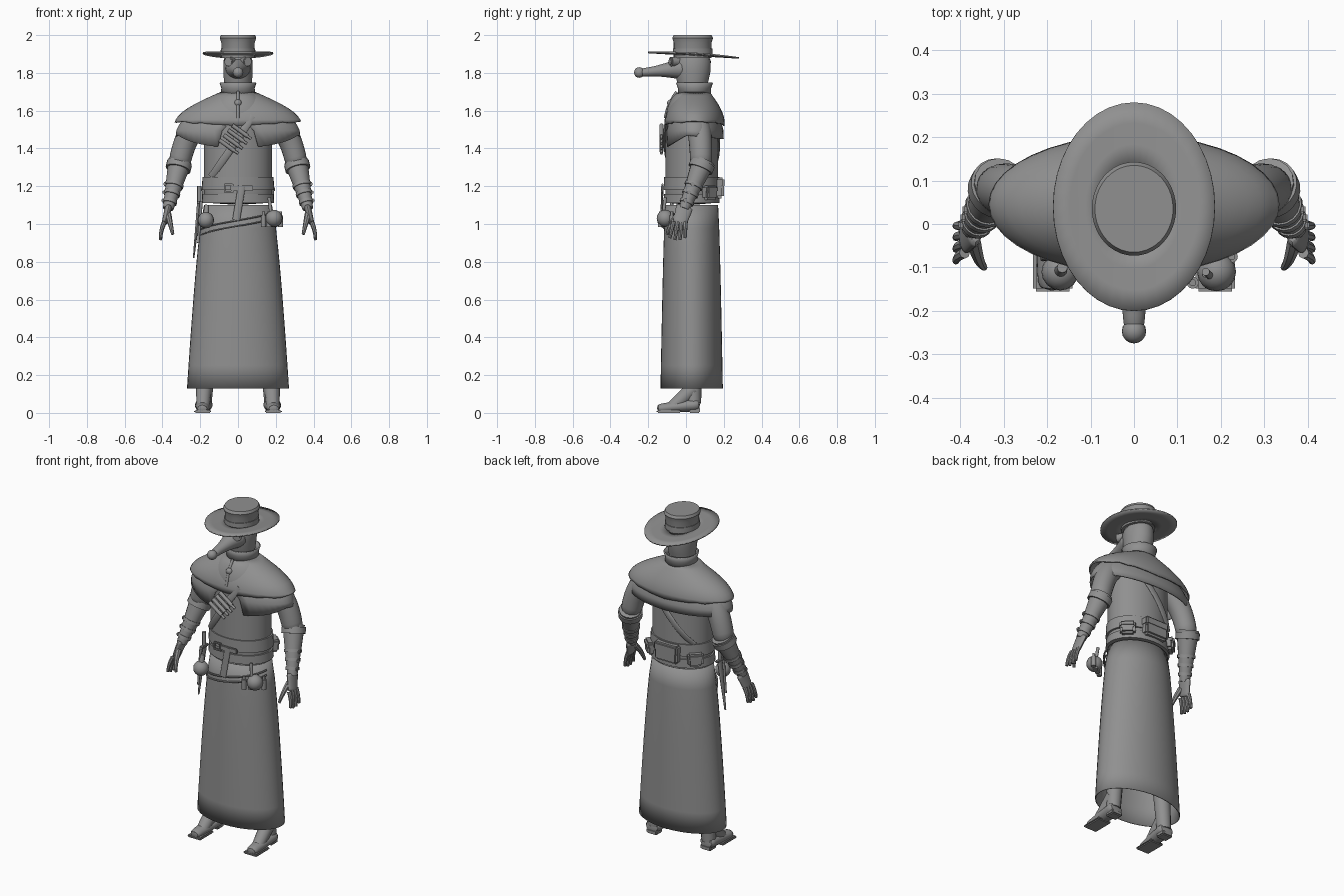
import bpy, bmesh, math
from mathutils import Vector, Matrix

cube = bpy.data.objects.get("Cube")
if cube:
    bpy.data.objects.remove(cube, do_unlink=True)

FRONT, UP = Vector((0, -1, 0)), Vector((0, 0, 1))
SHADE = (.28, .28, .28, 1)
grey = bpy.data.materials.new("plain_grey")
grey.use_nodes = True
grey.diffuse_color = SHADE
grey.node_tree.nodes["Principled BSDF"].inputs["Base Color"].default_value = SHADE


def finish(name, bm, smooth=False, thickness=0, mirror=False):
    bmesh.ops.recalc_face_normals(bm, faces=bm.faces)
    mesh = bpy.data.meshes.new(name)
    bm.to_mesh(mesh)
    bm.free()
    for face in mesh.polygons:
        face.use_smooth = True
    mesh.set_sharp_from_angle(angle=math.radians(40))
    mesh.materials.append(grey)
    part = bpy.data.objects.new(name, mesh)
    bpy.context.collection.objects.link(part)
    if mirror:
        part.modifiers.new("mirror", 'MIRROR')
    if thickness:
        part.modifiers.new("thickness", 'SOLIDIFY').thickness = thickness
    if smooth:
        part.modifiers.new("smooth", 'SUBSURF')


def skin(name, rings, closed=True, caps=True, **options):
    """Join rows of points into one surface."""
    bm = bmesh.new()
    rows = [[bm.verts.new(point) for point in ring] for ring in rings]
    count = len(rows[0])
    for low, high in zip(rows, rows[1:]):
        for i in range(count if closed else count - 1):
            j = (i + 1) % count
            bm.faces.new((low[i], low[j], high[j], high[i]))
    if caps:
        bm.faces.new(rows[0])
        bm.faces.new(rows[-1])
    finish(name, bm, **options)


def ring(section, middle=.03, gap=0, count=40):
    """Level ellipse from (height, half width, half depth), with a gap at the front."""
    height, width, depth = section
    span = math.tau - gap * 2
    steps = count if gap else count - 1
    angles = [gap + span * i / (steps if gap else count) for i in range(steps + 1 - bool(gap))]
    if gap:
        angles.append(math.tau - gap)
    return [Vector((width * math.sin(a), middle - depth * math.cos(a), height)) for a in angles]


def stack(name, sections, middle=.03, **options):
    skin(name, [ring(section, middle) for section in sections], **options)


def blend(start, end, ease, steps=8):
    """Sections between two ends; ease shapes how the radii change."""
    start, end = Vector(start), Vector(end)
    sections = []
    for i in range(steps + 1):
        section = start.lerp(end, ease(i / steps))
        section.x = start.x + (end.x - start.x) * i / steps
        sections.append(section)
    return sections


def sweep(name, path, radii, ref=FRONT, squash=1, sides=12, **options):
    rings = []
    for i, point in enumerate(path):
        along = path[min(i + 1, len(path) - 1)] - path[max(i - 1, 0)]
        across = along.cross(ref).normalized()
        out = across.cross(along).normalized() * squash
        turns = [math.tau * k / sides for k in range(sides)]
        rings.append([point + (across * math.cos(a) + out * math.sin(a)) * radii[i] for a in turns])
    skin(name, rings, **options)


def limb(name, start, end, thick, thin=None, bow=(0, 0, 0), power=1, steps=6, **options):
    """Bowed, tapering rod between two points."""
    start, end, bow = Vector(start), Vector(end), Vector(bow)
    thin = thin or thick
    times = [i / steps for i in range(steps + 1)]
    path = [start.lerp(end, t) + bow * math.sin(math.pi * t) for t in times]
    radii = [thin + (thick - thin) * (1 - t) ** power for t in times]
    sweep(name, path, radii, **options)


def box(name, place, size, turn=0, bevel=.006, **options):
    bm = bmesh.new()
    bmesh.ops.create_cube(bm, size=1)
    bmesh.ops.scale(bm, vec=size, verts=bm.verts)
    bmesh.ops.bevel(bm, geom=bm.edges[:], offset=bevel, segments=2, affect='EDGES')
    bmesh.ops.rotate(bm, matrix=Matrix.Rotation(turn, 3, 'Z'), verts=bm.verts)
    bmesh.ops.translate(bm, vec=place, verts=bm.verts)
    finish(name, bm, **options)


def ball(name, place, radius, **options):
    bm = bmesh.new()
    bmesh.ops.create_uvsphere(bm, u_segments=16, v_segments=10, radius=radius)
    bmesh.ops.translate(bm, vec=place, verts=bm.verts)
    finish(name, bm, **options)


# Robe: torso and long skirt, open below
waist, chest, neck = (1.1, .18, .14), (1.5, .18, .14), (1.7, .09, .08)
stack("torso", blend(waist, chest, lambda t: t) + blend(chest, neck, lambda t: t ** 3), smooth=True)
stack("skirt", blend(waist, (.13, .27, .165), lambda t: t ** .7), caps=False, thickness=.005)


# Shoulder cape in two layers, the lower one parted at the front
def swell(t):
    return math.sin(t * math.pi / 2)


upper = [ring(section, middle=.045) for section in blend(neck, (1.53, .335, .16), swell)]
for point in upper[-1]:
    point.z += .02 * abs(point.x / .3) - .01 + .004 * math.sin(point.x * 60)
skin("upper_cape", upper, caps=False, thickness=.008)
lower = [ring(section, middle=.045, gap=.05 + .07 * i)
         for i, section in enumerate(blend((1.57, .28, .13), (1.47, .33, .155), swell, steps=4))]
for point in lower[-1]:
    point.z -= .06 * max(0, -point.y / .1) + .02 * max(0, point.y / .2)
skin("lower_cape", lower, closed=False, caps=False, thickness=.008)

# Collar, hood and beaked mask
stack("collar", [(1.68, .085, .08), (1.72, .08, .08), (1.75, .09, .09)], middle=.045, caps=False, thickness=.008)
stack("hood", [(1.65, .07, .07), (1.72, .07, .07), (1.8, .08, .1), (1.93, .08, .1)], middle=.035, smooth=True)
limb("beak", (0, 0, 1.825), (0, -.25, 1.8), .08, .025, power=2, ref=UP, squash=.9, smooth=True)
ball("beak_tip", (0, -.247, 1.802), .028)
limb("goggle_rim", (.03, -.04, 1.86), (.05, -.08, 1.86), .025, ref=UP, mirror=True)
limb("goggle_lens", (.03, -.04, 1.86), (.05, -.085, 1.86), .018, ref=UP, mirror=True)
limb("collar_cord", (0, -.05, 1.7), (0, -.11, 1.56), .008, bow=(0, -.01, 0))
ball("collar_knob", (0, -.08, 1.64), .02)

# Wide tilted hat
brim = [ring((0, .186 * reach, .24 * reach), middle=.04) for reach in (.4, .6, .8, 1)]
for point in sum(brim, []):
    point.z = 1.9 - .06 * point.y + .3 * point.x ** 2
skin("hat_brim", brim, caps=False, thickness=.008)
stack("hat_crown", [(1.88, .088, .1), (1.96, .088, .1), (1.985, .097, .108), (2, .09, .1)], middle=.035)
stack("hat_band", [(1.9, .092, .105), (1.93, .091, .104)], middle=.035)

# Arms with cuffs and bracer straps
shoulder, elbow = Vector((.18, .05, 1.58)), Vector((.315, .08, 1.3))
wrist, knuckles = Vector((.37, -.01, 1.08)), Vector((.39, -.035, 1))
limb("sleeve", shoulder, elbow, .07, .06, bow=(.02, .01, .02), mirror=True, smooth=True)
limb("forearm", elbow.lerp(wrist, -.15), wrist, .062, .028, sides=16, mirror=True)
limb("cuff", elbow.lerp(wrist, -.1), elbow.lerp(wrist, .05), .067, sides=20, mirror=True)
for place in (.4, .6, .8):
    girth = .062 - .03 * place
    centre = elbow.lerp(wrist, place)
    limb("bracer_strap", centre, elbow.lerp(wrist, place + .07), girth, sides=16, mirror=True)
    box("bracer_buckle", centre + Vector((girth, -.01, 0)), (.015, .02, .02), bevel=.004, mirror=True)

# Hands
limb("palm", wrist.lerp(knuckles, -.2), knuckles, .02, .016, squash=2.4, mirror=True, smooth=True)
for i in range(4):
    offset = i - 1.5
    base = knuckles + Vector((0, .021 * offset, .01))
    tip = base + Vector((.02, .006 * offset - .01, .01 * abs(offset) - .1))
    limb("finger", base, tip, .013, .008, bow=(.005, 0, 0), sides=8, mirror=True)
limb("thumb", (.37, -.04, 1.05), (.345, -.1, .945), .018, .008, bow=(0, -.01, 0), sides=8, mirror=True)

# Legs and boots
limb("leg", (.12, .03, 1), (.18, .04, .05), .075, .04, mirror=True)
limb("boot", (.18, .075, .045), (.19, -.155, .022), .052, .032, ref=UP, squash=.75, mirror=True, smooth=True)
limb("boot_instep", (.18, .04, .13), (.185, -.07, .03), .042, .035, mirror=True)
box("boot_sole", (.187, -.09, .008), (.09, .13, .016), mirror=True)
box("boot_heel", (.18, .045, .014), (.07, .06, .028), mirror=True)

# Sash, belt, buckle and hanging strap
for name, bottom, top in (("waist_sash", 1.18, 1.25), ("main_belt", 1.11, 1.16)):
    stack(name, [(bottom, .18, .14), (bottom, .192, .148), (top, .188, .146), (top, .17, .13)])
for side in (-1, 1):
    box("buckle_side", (side * .02 - .05, -.125, 1.19), (.01, .012, .05), bevel=.003)
    box("buckle_bar", (-.05, -.125, 1.19 + side * .02), (.05, .012, .01), bevel=.003)
box("belt_tongue", (.02, -.122, 1.19), (.12, .012, .03), bevel=.004)
limb("hanging_strap", (.02, -.125, 1.2), (-.01, -.13, 1.02), .02, squash=.3)

# Cords sagging across the hips
for name, drop in (("hip_cord", 0), ("hip_cord_low", .03)):
    path = []
    for i in range(-8, 9):
        angle = i * .17
        height = 1.02 - drop + .035 * angle
        path.append(Vector((.2 * math.sin(angle), .025 - .15 * math.cos(angle), height)))
    sweep(name, path, [.005] * len(path), ref=UP, sides=6)

# Flask, vials and dagger at the hips
ball("flask_body", (-.17, -.11, 1.02), .043)
limb("flask_neck", (-.17, -.11, 1.04), (-.165, -.1, 1.1), .016, .012)
ball("hip_bag", (.19, -.11, 1.03), .045)
for i in range(4):
    foot = Vector((.135 + .03 * i, .02 * i - .135, .985))
    limb("vial", foot, foot + UP * .06, .014)
    limb("vial_cork", foot, foot + UP * .08, .008)
limb("vial_hanger", (.165, -.11, 1.14), (.175, -.12, 1.05), .009)
limb("dagger_sheath", (-.205, -.03, 1.11), (-.235, -.04, .82), .012, .004, squash=1.7)
limb("dagger_grip", (-.205, -.03, 1.11), (-.205, -.03, 1.2), .011)
box("dagger_guard", (-.205, -.03, 1.115), (.025, .065, .012), bevel=.004)
limb("slim_tool", (-.195, -.075, 1.12), (-.21, -.08, .9), .009, .006)


# Belt pouches with flaps
def pouch(name, place, width, height, turn=0, **options):
    place = Vector(place)
    box(name, place, (width, .05, height), turn, bevel=.012, **options)
    box(name + "_flap", place + UP * height * .25, (width * 1.05, .058, height * .5), turn, bevel=.01, **options)


pouch("large_pouch", (0, .175, 1.19), .15, .11)
pouch("small_pouch", (.15, .125, 1.165), .085, .075, turn=-.75, mirror=True)

# Shoulder strap with a row of tubes
for name, side, top in (("front_strap", -1, .08), ("back_strap", 1, .13)):
    path = []
    for i in range(9):
        x = top - (top + .14) * i / 8
        y = .03 + side * .145 * math.sqrt(1 - (x / .18) ** 2)
        path.append(Vector((x, y, 1.57 - .04 * i)))
    sweep(name, path, [.02] * len(path), squash=.3)
for i in range(4):
    centre = Vector((.02 - .023 * i, -.13, 1.487 - .026 * i))
    reach = Vector((.05, 0, -.036))
    limb("strap_tube", centre - reach, centre + reach * .6, .011)
    limb("strap_tube_cap", centre, centre + reach, .007)
